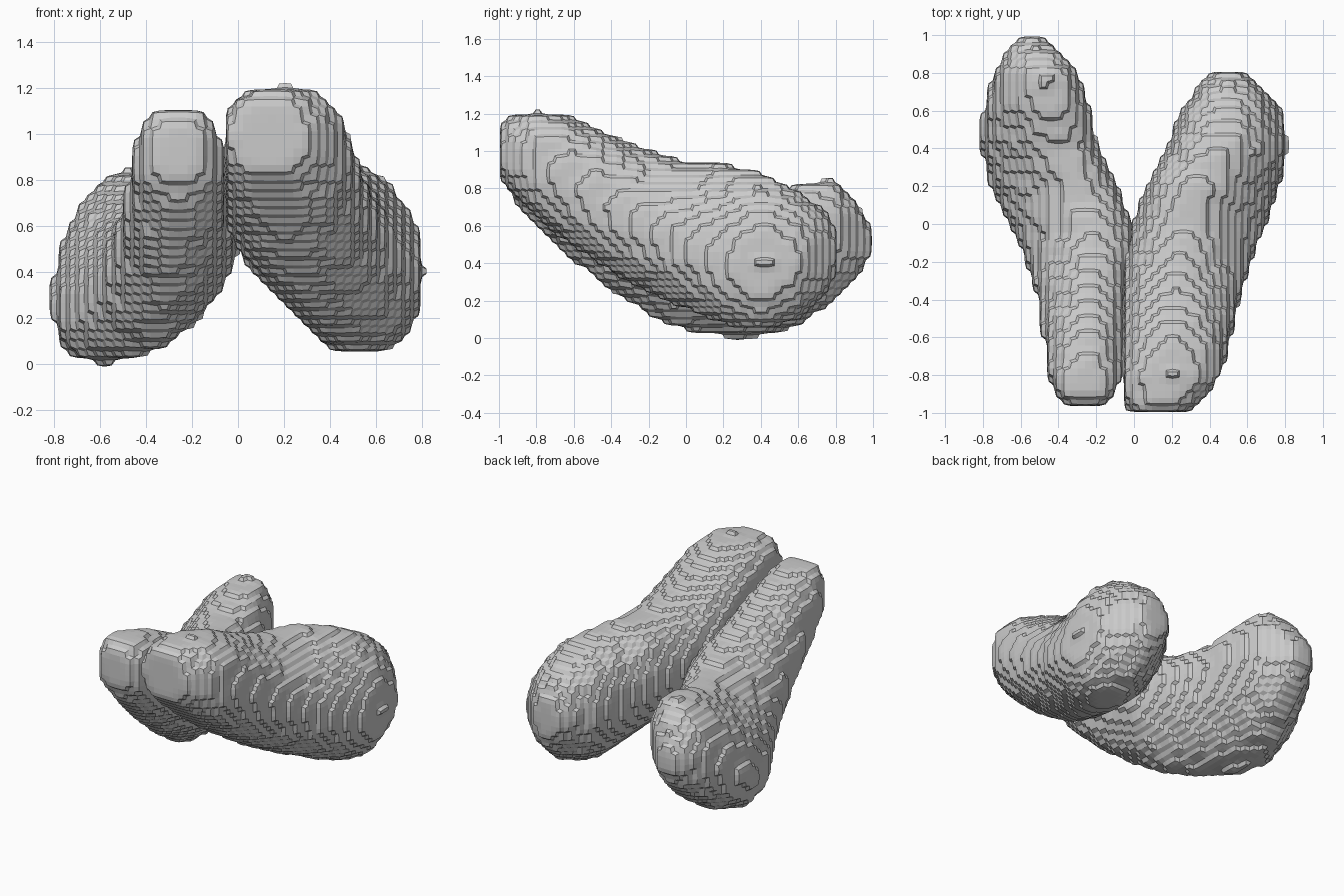
import bpy, bmesh, math

SIDES = 40
GROW = 0.012   # makes up for the shrink of the voxel step

def lobe(name, stations):
    """Loft tilted oval sections (y, x0, x1, z0, z1, tilt, power), then voxelise."""
    bm = bmesh.new()
    rings = []
    for k, (y, x0, x1, z0, z1, tilt, p) in enumerate(stations):
        if k == 0:
            y -= GROW
        if k == len(stations) - 1:
            y += GROW
        cx, cz = (x0 + x1) / 2, (z0 + z1) / 2
        rx, rz = (x1 - x0) / 2 + GROW, (z1 - z0) / 2 + GROW / 2
        d = math.radians(tilt)
        ring = []
        for i in range(SIDES):
            t = 2 * math.pi * i / SIDES
            c, s = math.cos(t), math.sin(t - d)
            ring.append(bm.verts.new((cx + rx * math.copysign(abs(c) ** p, c), y,
                                      cz + rz * math.copysign(abs(s) ** p, s))))
        rings.append(ring)
    for a, b in zip(rings, rings[1:]):
        for i in range(SIDES):
            j = (i + 1) % SIDES
            bm.faces.new((a[i], a[j], b[j], b[i]))
    bm.faces.new(rings[0])
    bm.faces.new(rings[-1])
    bmesh.ops.recalc_face_normals(bm, faces=bm.faces)
    me = bpy.data.meshes.new(name)
    bm.to_mesh(me)
    bm.free()
    ob = bpy.data.objects.new(name, me)
    bpy.context.collection.objects.link(ob)
    # stepped voxel surface with chamfered steps
    r = ob.modifiers.new("voxels", 'REMESH')
    r.mode = 'BLOCKS'
    r.octree_depth = 6
    r.scale = 0.78
    r.use_smooth_shade = False
    s = ob.modifiers.new("chamfer", 'SMOOTH')
    s.factor = 0.5
    s.iterations = 5
    return ob

# larger lobe: high and boxy at the front, sloping down and outward to the back
lobe("right_lobe", [
    (-1.00, 0.00, 0.24, 0.88, 1.12, 0, 0.9),
    (-0.95, -0.05, 0.34, 0.79, 1.18, 0, 0.85),
    (-0.80, -0.06, 0.45, 0.65, 1.21, 0, 0.8),
    (-0.60, -0.06, 0.50, 0.49, 1.17, 2, 0.9),
    (-0.40, -0.06, 0.55, 0.36, 1.08, 6, 1.0),
    (-0.20, -0.04, 0.61, 0.25, 1.00, 10, 1.1),
    (0.00, 0.00, 0.69, 0.16, 0.94, 13, 1.1),
    (0.20, 0.07, 0.76, 0.08, 0.93, 15, 1.05),
    (0.36, 0.16, 0.80, 0.04, 0.89, 10, 1),
    (0.46, 0.20, 0.80, 0.05, 0.86, 8, 1),
    (0.60, 0.26, 0.77, 0.11, 0.78, 6, 1),
    (0.74, 0.36, 0.66, 0.24, 0.68, 4, 1),
    (0.81, 0.44, 0.55, 0.38, 0.55, 0, 1)])

# curved lobe: dips in the middle and rises again at the back
lobe("left_lobe", [
    (-0.97, -0.34, -0.18, 0.85, 1.03, 0, 0.9),
    (-0.90, -0.42, -0.10, 0.72, 1.11, 0, 0.85),
    (-0.80, -0.44, -0.08, 0.61, 1.12, 0, 0.85),
    (-0.60, -0.47, -0.07, 0.42, 1.06, -6, 0.9),
    (-0.40, -0.50, -0.05, 0.26, 0.96, -12, 1),
    (-0.20, -0.56, -0.02, 0.13, 0.86, -17, 1.1),
    (-0.05, -0.62, 0.00, 0.06, 0.80, -20, 1.1),
    (0.20, -0.76, -0.10, 0.01, 0.73, -24, 1.05),
    (0.40, -0.80, -0.20, 0.01, 0.75, -20, 1),
    (0.60, -0.79, -0.24, 0.07, 0.82, -15, 1),
    (0.80, -0.73, -0.30, 0.21, 0.85, -10, 1),
    (0.90, -0.67, -0.38, 0.32, 0.74, -5, 1),
    (1.00, -0.60, -0.50, 0.46, 0.56, 0, 1)])
